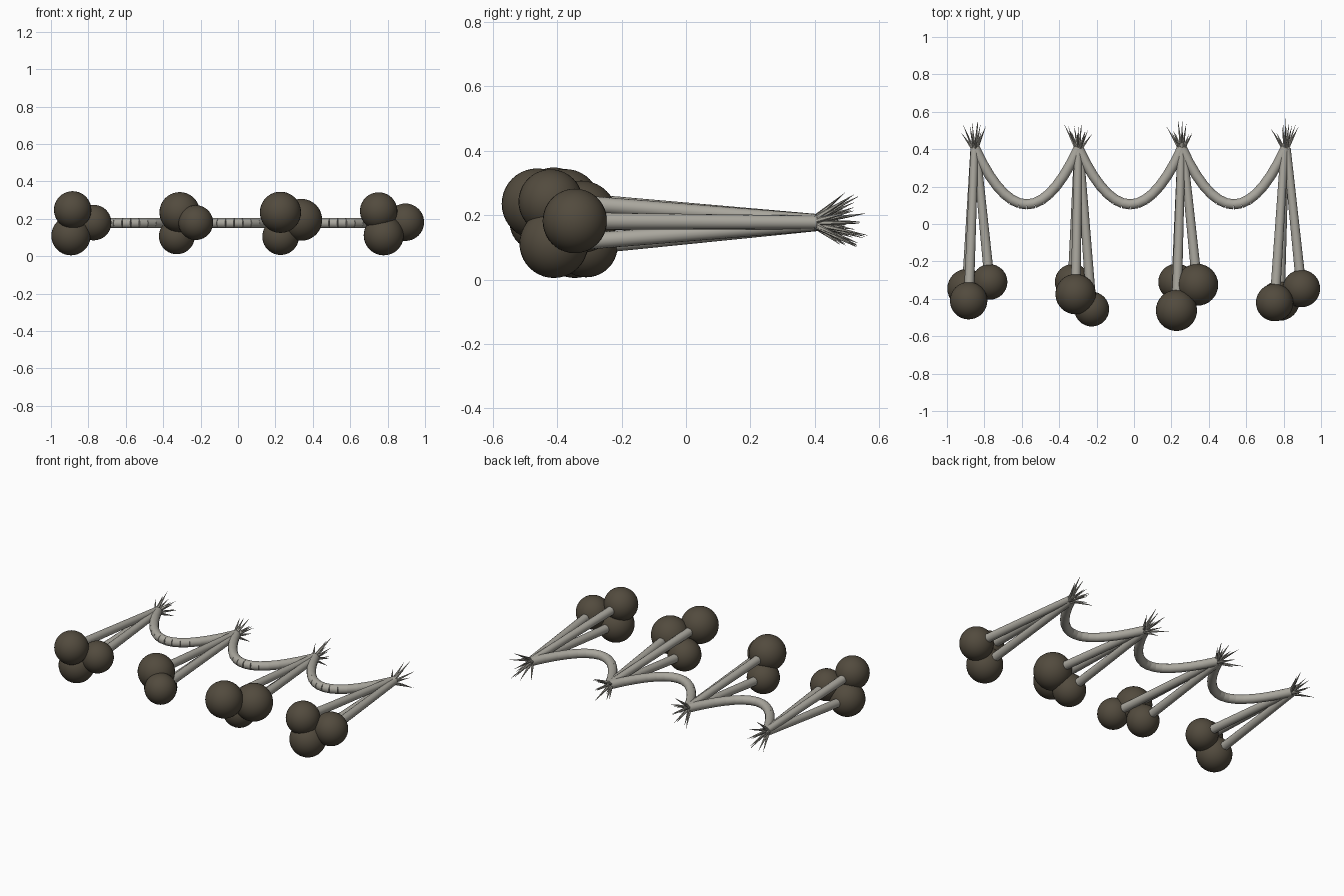
import bpy, math, random
from mathutils import Vector

if "Cube" in bpy.data.objects:
    bpy.data.objects.remove(bpy.data.objects["Cube"])

random.seed(4)


def material(name, rgb):
    m = bpy.data.materials.new(name)
    m.diffuse_color = (*rgb, 1)
    m.use_nodes = True
    m.node_tree.nodes["Principled BSDF"].inputs["Base Color"].default_value = m.diffuse_color
    return m


BULB = material("bulb_brown", (0.085, 0.07, 0.048))
STRAW = material("dry_straw", (0.40, 0.385, 0.34))


def finish(name, mat):
    ob = bpy.context.object
    ob.name = name
    ob.data.materials.append(mat)
    bpy.ops.object.shade_smooth_by_angle(angle=math.radians(40))
    return ob


def cone(name, a, b, r1, r2, mat, sides=16):
    a, b = Vector(a), Vector(b)
    d = b - a
    bpy.ops.mesh.primitive_cone_add(
        vertices=sides, radius1=r1, radius2=r2, depth=d.length,
        location=(a + b) / 2, rotation=d.to_track_quat('Z', 'Y').to_euler())
    return finish(name, mat)


Z = 0.177
KNOT_Y = 0.405
knots = [-0.85, -0.297, 0.256, 0.81]

# Three bulbs per bunch: x, y, z, radius
bunches = [
    [(-0.884, -0.41, 0.248, 0.1), (-0.772, -0.31, 0.18, 0.095), (-0.893, -0.345, 0.11, 0.105)],
    [(-0.312, -0.375, 0.235, 0.108), (-0.226, -0.455, 0.18, 0.093), (-0.327, -0.31, 0.107, 0.096)],
    [(0.227, -0.462, 0.235, 0.11), (0.338, -0.325, 0.195, 0.112), (0.228, -0.31, 0.105, 0.098)],
    [(0.752, -0.42, 0.242, 0.1), (0.895, -0.345, 0.182, 0.1), (0.779, -0.41, 0.112, 0.107)],
]

for i, (kx, bulbs) in enumerate(zip(knots, bunches)):
    knot = Vector((kx, KNOT_Y, Z))
    for j, (x, y, z, r) in enumerate(bulbs):
        # Bulb and its tapering stalk
        bpy.ops.mesh.primitive_uv_sphere_add(segments=32, ring_count=20, radius=r, location=(x, y, z))
        finish(f"bulb_{i}_{j}", BULB)
        end = knot + 0.08 * Vector((x - kx, 0, z - Z))
        cone(f"stalk_{i}_{j}", (x, y, z), end, 0.027, 0.021, STRAW)
    # Frayed tips spraying out behind the knot
    n = 13
    for j in range(n):
        a = j * 2.4 + random.uniform(-0.3, 0.3)
        s = 0.105 * math.sqrt((j + 0.5) / n) * random.uniform(0.8, 1.05)
        back = random.uniform(0.07, 0.13) if j > 2 else random.uniform(0.11, 0.165)
        tip = knot + Vector((s * math.cos(a) * 0.9, back, s * math.sin(a)))
        base = knot + Vector((0.1 * s * math.cos(a), -0.01, 0.1 * s * math.sin(a)))
        cone(f"frayed_tip_{i}_{j}", base, tip, 0.010, 0.0005, STRAW, 6)

# Rope swags made of short straight segments
SEGMENTS = 14
for i in range(3):
    x0, x1 = knots[i], knots[i + 1]

    def swag(t):
        return Vector((x0 + (x1 - x0) * t, KNOT_Y - 0.3 * 4 * t * (1 - t), Z))

    for s in range(SEGMENTS):
        a, b = swag(s / SEGMENTS), swag((s + 1) / SEGMENTS)
        ext = (b - a) * 0.03
        cone(f"rope_segment_{i}_{s}", a - ext, b + ext, 0.027, 0.027, STRAW, 16)
